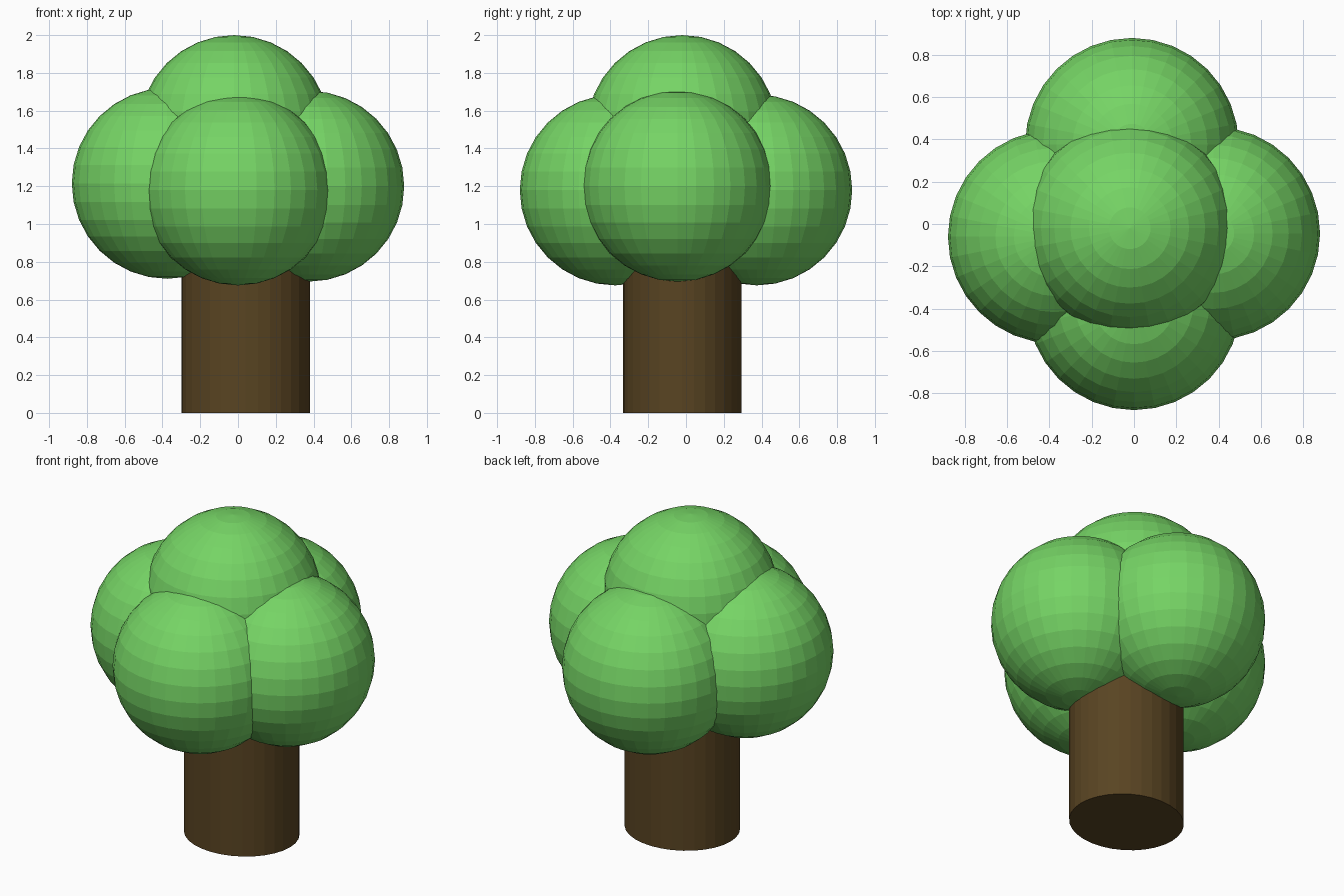
import bpy

if "Cube" in bpy.data.objects:
    bpy.data.objects.remove(bpy.data.objects["Cube"])


def material(name, colour):
    mat = bpy.data.materials.new(name)
    mat.diffuse_color = (*colour, 1)
    mat.use_nodes = True
    mat.node_tree.nodes["Principled BSDF"].inputs["Base Color"].default_value = mat.diffuse_color
    return mat


leaf_green = material("leaf_green", (0.18, 0.66, 0.13))
bark_brown = material("bark_brown", (0.10, 0.058, 0.016))

# Trunk: slightly oval cylinder, its top hidden inside the foliage
TRUNK_HEIGHT = 1.0
bpy.ops.mesh.primitive_cylinder_add(
    vertices=32, radius=1, depth=TRUNK_HEIGHT, location=(0.04, -0.02, TRUNK_HEIGHT / 2))
trunk = bpy.context.object
trunk.name = "trunk"
trunk.scale = (0.34, 0.313, 1)
trunk.data.materials.append(bark_brown)

# Foliage: five overlapping flat-shaded balls
foliage = {
    "foliage_left": ((-0.375, -0.06, 1.215), 0.505),
    "foliage_right": ((0.375, -0.045, 1.20), 0.505),
    "foliage_front": ((0.0, -0.375, 1.18), 0.505),
    "foliage_back": ((-0.01, 0.375, 1.18), 0.505),
    "foliage_top": ((-0.02, -0.02, 1.495), 0.505),
}
for name, (centre, radius) in foliage.items():
    bpy.ops.mesh.primitive_uv_sphere_add(
        segments=32, ring_count=16, radius=radius, location=centre)
    ball = bpy.context.object
    ball.name = name
    ball.data.materials.append(leaf_green)
